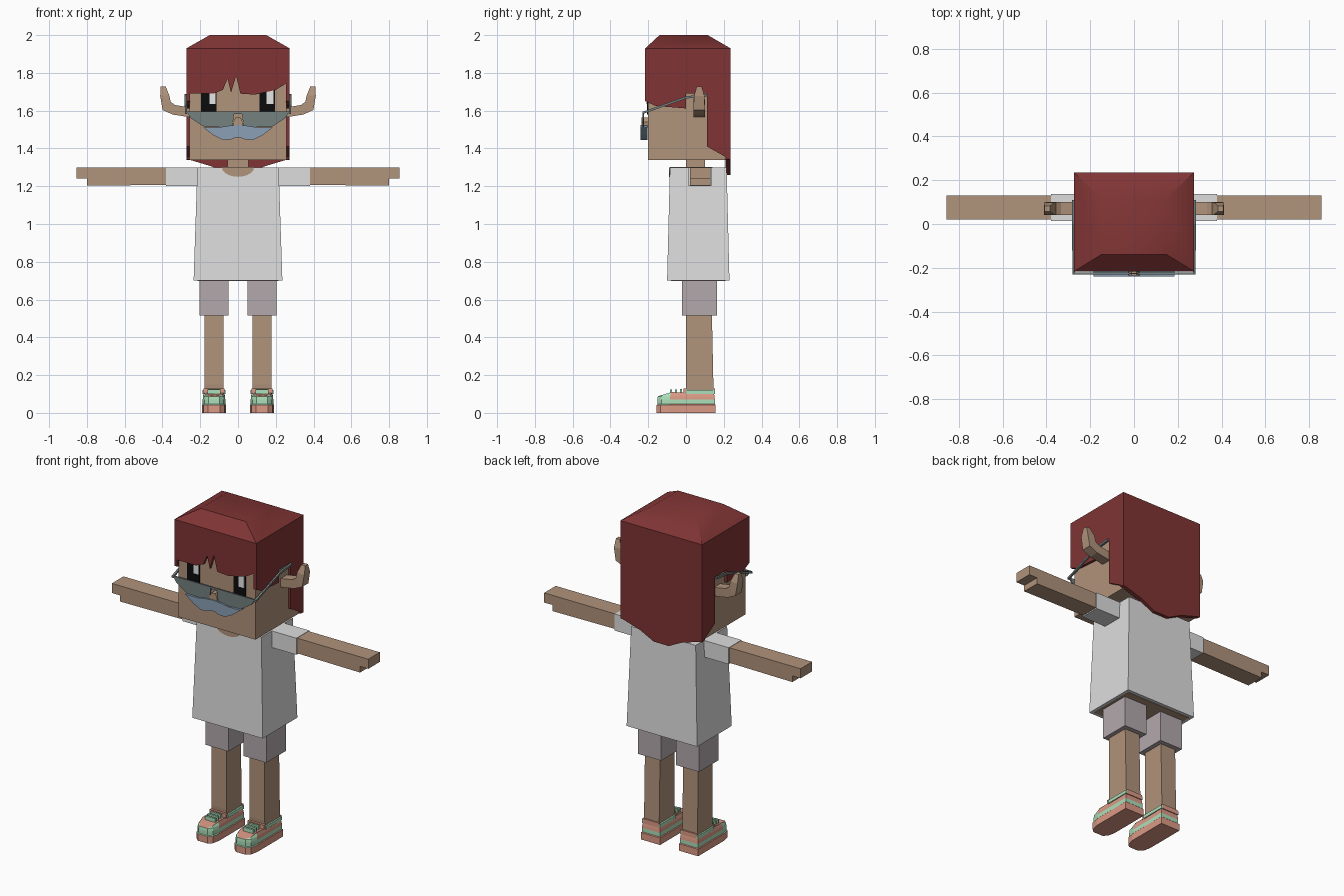
import bpy, bmesh, math
from mathutils import Vector

cube = bpy.data.objects.get("Cube")
if cube:
    bpy.data.objects.remove(cube, do_unlink=True)


def material(name, code):
    srgb = [int(code[i:i + 2], 16) / 255 for i in (0, 2, 4)]
    col = [((c + 0.055) / 1.055) ** 2.4 for c in srgb] + [1]
    m = bpy.data.materials.new(name)
    m.use_nodes = True
    m.diffuse_color = col
    m.node_tree.nodes["Principled BSDF"].inputs["Base Color"].default_value = col
    return m


skin = material("skin tan", "b0937b")
red = material("hair red", "803434")
white = material("shirt white", "dedede")
mauve = material("shorts mauve", "b4a9ac")
salmon = material("shoe salmon", "dc9a86")
mint = material("shoe mint", "ace0ba")
black = material("eye black", "0c0c0c")
glint = material("eye glint", "f4f4f4")
lens = material("lens grey", "75817f")
blue = material("moustache blue", "8ba0b6")


def finish(name, bm, *mats):
    bmesh.ops.recalc_face_normals(bm, faces=bm.faces)
    me = bpy.data.meshes.new(name)
    bm.to_mesh(me)
    bm.free()
    for m in mats:
        me.materials.append(m)
    ob = bpy.data.objects.new(name, me)
    bpy.context.collection.objects.link(ob)
    return ob


def loft(name, rings, *mats):
    """Skin a list of closed rings of points and cap both ends."""
    bm = bmesh.new()
    loops = [[bm.verts.new(p) for p in r] for r in rings]
    n = len(loops[0])
    for a, b in zip(loops, loops[1:]):
        for i in range(n):
            j = (i + 1) % n
            bm.faces.new((a[i], a[j], b[j], b[i]))
    bm.faces.new(loops[0])
    bm.faces.new(loops[-1])
    return finish(name, bm, *mats)


def rect(x0, x1, y0, y1, z):
    return [(x0, y0, z), (x1, y0, z), (x1, y1, z), (x0, y1, z)]


def box(name, x, y, z, mat):
    return loft(name, [rect(*x, *y, z[0]), rect(*x, *y, z[1])], mat)


def plate_front(name, pts, y0, y1, mat):
    return loft(name, [[(x, y, z) for x, z in pts] for y in (y0, y1)], mat)


def plate_side(name, pts, x0, x1, mat):
    return loft(name, [[(x, y, z) for y, z in pts] for x in (x0, x1)], mat)


def span(s, a, b):
    return sorted((s * a, s * b))


def mirrored(half):
    return half + [(-x, z) for x, z in reversed(half) if x]


# Head, neck and nose
box("head", (-.257, .257), (-.2, .215), (1.34, 1.92), skin)
box("neck", (-.055, .055), (0, .1), (1.24, 1.35), skin)
nose = [(-.022, 1.51), (.022, 1.51), (.026, 1.54), (.012, 1.565), (-.012, 1.565), (-.026, 1.54)]
plate_front("nose", nose, -.235, -.2, skin)

# Hair: domed cap, fringe, back and sides
crown = loft("hair_crown", [rect(-.273, .273, -.216, .236, 1.88),
                            rect(-.273, .273, -.216, .236, 1.93),
                            rect(-.15, .15, -.14, .115, 2.0)], red)
bpy.context.view_layer.objects.active = crown
crown.select_set(True)
bpy.ops.object.shade_smooth_by_angle(angle=math.radians(35))
fringe = [(-.273, 1.9), (-.273, 1.69), (-.13, 1.69), (-.08, 1.71), (-.055, 1.77), (-.037, 1.695),
          (-.01, 1.785), (.013, 1.69), (.09, 1.685), (.2, 1.71), (.273, 1.755), (.273, 1.9)]
plate_front("hair_fringe", fringe, -.216, -.199, red)
back = mirrored([(.273, 1.9), (.273, 1.345), (.14, 1.305), (.05, 1.26)])
plate_front("hair_back", back, .21, .236, red)
side = [(-.216, 1.9), (-.216, 1.65), (-.16, 1.625), (0, 1.612), (0, 1.69), (.112, 1.69),
        (.112, 1.41), (.236, 1.34), (.236, 1.9)]

# Torso with shirt, neckline and the body seen under the hem
loft("shirt", [rect(-.235, .235, -.1, .23, .7), rect(-.215, .215, -.085, .215, 1.3)], white)
box("body_underside", (-.215, .215), (-.08, .21), (.697, .71), skin)
arc = [(.085 * math.cos(t), 1.3 - .05 * math.sin(t))
       for t in (math.pi * i / 10 for i in range(11))]
plate_front("neckline", arc, -.091, -.08, skin)
box("neckline_top", (-.085, .085), (-.085, .14), (1.296, 1.303), skin)

# Ear cross-sections: centre x, centre z, half thickness along the bend, bend angle, half depth
EAR = [(.25, 1.59, .026, 90, .03), (.34, 1.605, .026, 75, .03), (.378, 1.625, .03, 45, .03),
       (.388, 1.68, .024, 5, .028), (.396, 1.728, .013, 0, .013)]


def ear_ring(s, x, z, t, angle, d):
    dx, dz = t * math.cos(math.radians(angle)), -t * math.sin(math.radians(angle))
    return [(s * (x + k * dx), .07 + e * d, z + k * dz)
            for k, e in ((-1, -1), (1, -1), (1, 1), (-1, 1))]


def rod(name, path, r, mat):
    rings = [[(x + a * r, y, z + b * r) for a, b in ((-1, -1), (1, -1), (1, 1), (-1, 1))]
             for x, y, z in path]
    return loft(name, rings, mat)


def shoe(name, cx):
    """Rounded-toe layers that follow the height of the upper."""
    def outline(z, inset, upper=False):
        w = .064 - inset
        half = [(w, .157), (w, .04), (w, -.09), (w * .85, -.135), (w * .5, -.155)]
        pts = []
        for x, y in half + [(-x, y) for x, y in reversed(half)]:
            h = z
            if upper:
                h = .09 + .03 * min(1, max(0, (y + .155) / .1)) - (.012 if .03 < y < .05 else 0)
            pts.append((cx + x, y + (inset if y < 0 else -inset), h))
        return pts
    rings = [outline(0, 0), outline(.042, 0), outline(.046, .004),
             outline(.07, .004), outline(.088, .006), outline(.12, .012, True)]
    ob = loft(name, rings, salmon, mint)
    for f in ob.data.polygons:
        c = f.center
        toe = c.y < -.1 and .042 < c.z < .1
        stripe = .046 < c.z < .07
        f.material_index = 1 if (toe or stripe) and abs(f.normal.z) < .9 else 0
    return ob


for s, label in ((1, "left"), (-1, "right")):
    # Head side parts
    plate_side("hair_side_" + label, side, s * .255, s * .273, red)
    loft("ear_" + label, [ear_ring(s, *e) for e in EAR], skin)
    box("eye_" + label, span(s, .115, .195), (-.206, -.199), (1.58, 1.71), black)
    gx = (.15, .188) if s > 0 else (-.15, -.118)
    box("eye_glint_" + label, gx, (-.209, -.2), (1.635, 1.71), glint)

    # Glasses
    shape = [(s * x, z) for x, z in ((.02, 1.595), (.273, 1.595), (.25, 1.56), (.18, 1.515), (.03, 1.51))]
    plate_front("lens_" + label, shape, -.23, -.222, lens)
    rod("glasses_arm_" + label, [(s * .275, -.23, 1.588), (s * .277, .0, 1.67),
                                 (s * .277, .11, 1.682)], .006, lens)

    # Arms
    box("sleeve_" + label, span(s, .19, .38), (.014, .136), (1.2, 1.3), white)
    profile = [(.37, 1.298), (.855, 1.298), (.855, 1.24), (.8, 1.24), (.8, 1.203), (.37, 1.207)]
    plate_front("arm_" + label, [(s * x, z) for x, z in profile], .02, .13, skin)

    # Legs and feet
    box("shorts_leg_" + label, span(s, .05, .203), (-.02, .165), (.515, .705), mauve)
    x = span(s, .077, .178)
    loft("leg_" + label, [rect(*x, .005, .147, .09), rect(*x, 0, .145, .15),
                          rect(*x, 0, .137, .53)], skin)
    shoe("shoe_" + label, s * .127)
    cx = s * .127
    for y0, y1, part in ((-.012, .004, "front"), (.144, .154, "back")):
        box(f"shoe_collar_{part}_{label}", (cx - .055, cx + .055), (y0, y1), (.1, .128), salmon)
    for k in (-1, 1):
        box(f"shoe_rim_{label}_{k}", sorted((cx + k * .05, cx + k * .06)), (.0, .154), (.1, .12), mint)
    for i in range(3):
        y = -.085 + i * .026
        box(f"shoe_lace_{label}_{i}", (cx - .034, cx + .034), (y, y + .012), (.1, .123 + i * .002), mint)

# Glasses bridge and moustache
box("glasses_bridge", (-.03, .03), (-.229, -.223), (1.583, 1.595), lens)
tache = mirrored([(0, 1.525), (.05, 1.52), (.1, 1.512), (.185, 1.512), (.13, 1.47),
                  (.08, 1.445), (.04, 1.447), (0, 1.455)][:-1] + [(.012, 1.458)])
plate_front("moustache", tache, -.24, -.205, blue)
